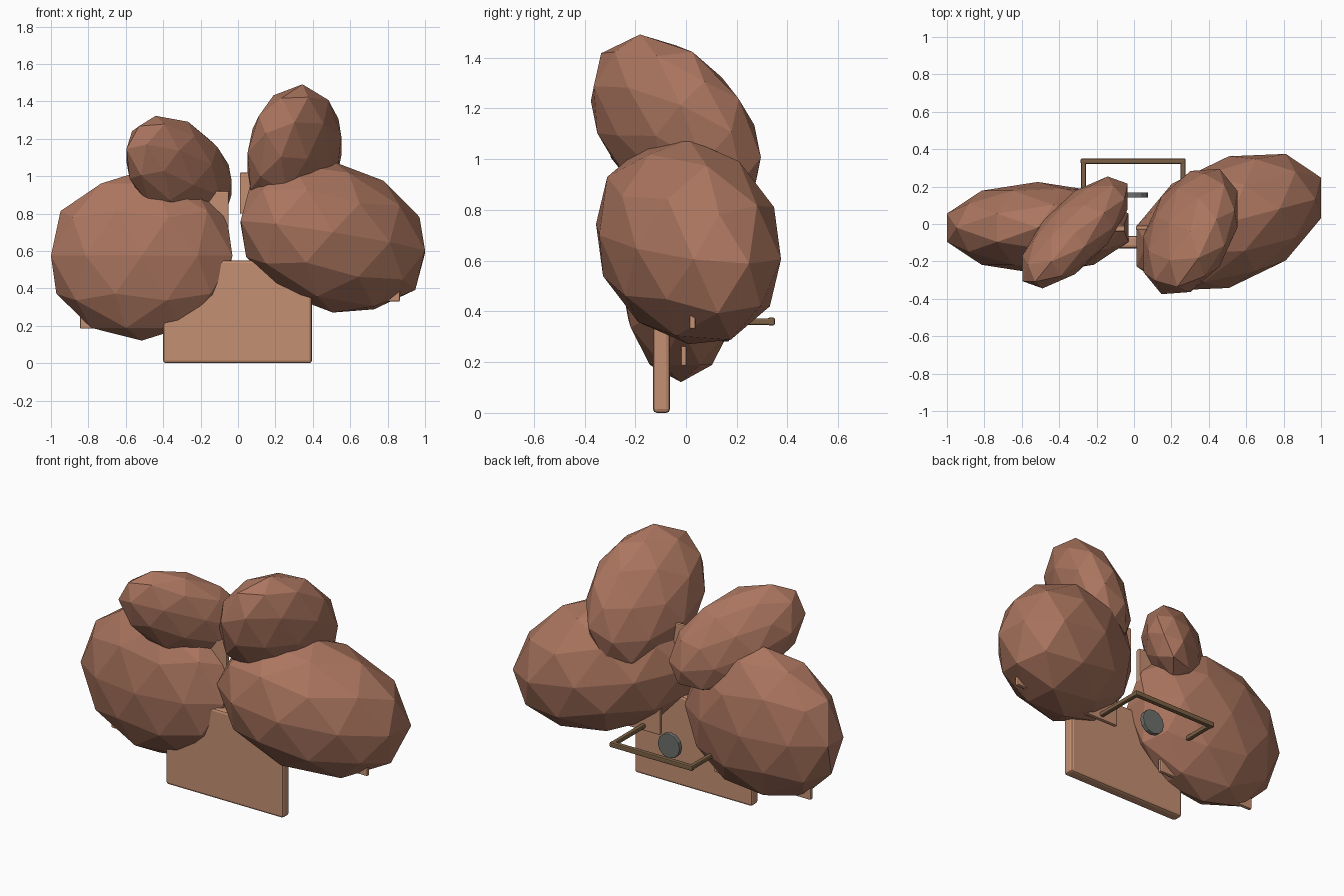
import bpy, bmesh, math
from mathutils import Matrix

if "Cube" in bpy.data.objects:
    bpy.data.objects.remove(bpy.data.objects["Cube"])


def material(name, rgb):
    m = bpy.data.materials.new(name)
    m.diffuse_color = (*rgb, 1)
    m.use_nodes = True
    m.node_tree.nodes["Principled BSDF"].inputs["Base Color"].default_value = m.diffuse_color
    return m


FOLIAGE = material("foliage_brown", (0.41, 0.18, 0.115))
BOARD = material("board_tan", (0.56, 0.28, 0.17))
WOOD = material("dark_wood", (0.20, 0.12, 0.06))
GREY = material("slate_grey", (0.15, 0.16, 0.15))


def finish(name, bm, mat, bevel=0.0):
    mesh = bpy.data.meshes.new(name)
    bm.to_mesh(mesh)
    bm.free()
    ob = bpy.data.objects.new(name, mesh)
    bpy.context.collection.objects.link(ob)
    mesh.materials.append(mat)
    if bevel:
        mod = ob.modifiers.new("bevel", 'BEVEL')
        mod.width, mod.segments = bevel, 2
    return ob


def box(name, x, y, z, mat, bevel=0.006):
    """Box given as (min, max) on each axis."""
    bm = bmesh.new()
    size = [b - a for a, b in (x, y, z)]
    mid = [(a + b) / 2 for a, b in (x, y, z)]
    bmesh.ops.create_cube(bm, size=1, matrix=Matrix.Translation(mid) @ Matrix.Diagonal((*size, 1)))
    return finish(name, bm, mat, bevel)


def blob(name, centre, half, xy, xz, yz):
    """Low-poly ellipsoid from its half extents and how far each axis pair leans together."""
    hx, hy, hz = (h * 1.02 for h in half)
    c = math.sqrt(1 - xy * xy)
    e = (yz - xy * xz) / c
    f = math.sqrt(1 - xz * xz - e * e)
    lean = Matrix(((hx, 0, 0), (hy * xy, hy * c, 0), (hz * xz, hz * e, hz * f))).to_4x4()
    bm = bmesh.new()
    bmesh.ops.create_icosphere(bm, subdivisions=2, radius=1, matrix=Matrix.Translation(centre) @ lean)
    return finish(name, bm, FOLIAGE)


# Four faceted foliage masses
blob("foliage_lower_left", (-0.515, -0.02, 0.575), (0.50, 0.24, 0.445), 0.0, 0.0, 0.0)
blob("foliage_lower_right", (0.507, 0.01, 0.675), (0.508, 0.37, 0.405), 0.36, -0.2, -0.13)
blob("foliage_upper_left", (-0.315, -0.045, 1.025), (0.29, 0.295, 0.295), 0.67, -0.3, -0.48)
blob("foliage_upper_right", (0.302, -0.04, 1.118), (0.258, 0.34, 0.367), 0.36, 0.12, -0.38)

# Upright base board and the thin panels inside the foliage
box("base_board", (-0.40, 0.395), (-0.13, -0.063), (0, 0.55), BOARD, 0.015)
box("panel_lower_left", (-0.845, -0.19), (-0.02, 0.002), (0.185, 0.75), BOARD)
box("panel_lower_right", (0.15, 0.865), (0.014, 0.038), (0.33, 0.78), BOARD)
box("panel_upper_left", (-0.30, -0.05), (-0.04, -0.01), (0.70, 0.92), BOARD)
box("panel_upper_right", (0.01, 0.30), (-0.03, -0.008), (0.80, 1.02), BOARD)

# Rear rail: one crossbar carried by two side arms
box("rail_crossbar", (-0.285, 0.275), (0.322, 0.35), (0.345, 0.375), WOOD)
for side, x in (("left", -0.27), ("right", 0.262)):
    box("rail_arm_" + side, (x - 0.013, x + 0.013), (0.02, 0.34), (0.347, 0.373), WOOD)

# Small grey disc behind the board
bm = bmesh.new()
bmesh.ops.create_cone(bm, cap_ends=True, segments=12, radius1=0.075, radius2=0.075, depth=0.028,
                      matrix=Matrix.Translation((0, 0.155, 0.355)) @ Matrix.Rotation(math.pi / 2, 4, 'X'))
finish("rear_disc", bm, GREY, 0.004)
